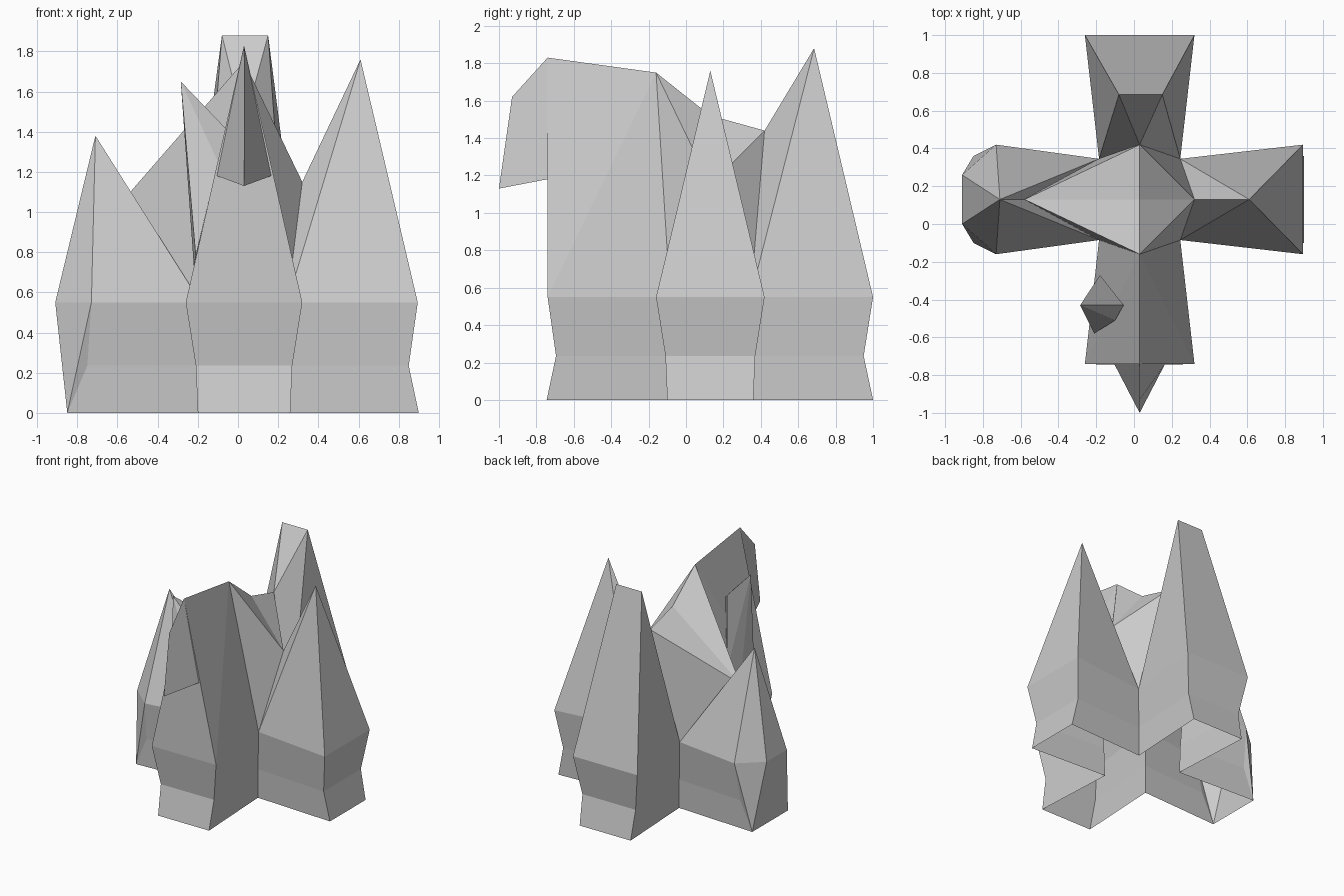
import bpy, bmesh

if "Cube" in bpy.data.objects:
    bpy.data.objects.remove(bpy.data.objects["Cube"])

CX, CY = 0.03, 0.13          # crossing of the four wings


def build(name, faces):
    """Weld a list of coordinate polygons into one flat-shaded object."""
    bm = bmesh.new()
    for f in faces:
        bm.faces.new([bm.verts.new(p) for p in f])
    bmesh.ops.remove_doubles(bm, verts=bm.verts, dist=0.0005)
    bmesh.ops.recalc_face_normals(bm, faces=bm.faces)
    me = bpy.data.meshes.new(name)
    bm.to_mesh(me)
    bm.free()
    ob = bpy.data.objects.new(name, me)
    bpy.context.collection.objects.link(ob)
    return ob


def both(faces, axis):
    """Faces plus their reflection across the crossing (0: x, 1: y)."""
    c = (CX, CY)[axis]
    refl = [[tuple(2 * c - v if i == axis else v for i, v in enumerate(p))
             for p in reversed(f)] for f in faces]
    return faces + refl


def ring(z, half, inner, front, east, back, west):
    """Cross outline: per wing an inner corner, two end corners."""
    x0, x1, y0, y1 = CX - half, CX + half, CY - half, CY + half
    a0, a1, b0, b1 = CX - inner, CX + inner, CY - inner, CY + inner
    pts = [(a0, b0), (x0, front), (x1, front), (a1, b0), (east, y0), (east, y1),
           (a1, b1), (x1, back), (x0, back), (a0, b1), (west, y1), (west, y0)]
    return [(x, y, z) for x, y in pts]


# Walls: pinched waist, flared eaves, open underneath
low = ring(0, .23, .195, -.745, .90, 1.0, -.85)
mid = ring(.235, .24, .20, -.695, .85, .95, -.75)
top = ring(.55, .29, .215, -.74, .895, 1.0, -.73)
walls = []
for a, b in ((low, mid), (mid, top)):
    for i in range(12):
        j = (i + 1) % 12
        if i != 10:
            walls.append([a[i], a[j], b[j], b[i]])
# West end: chamfered turret corners
t0, t1 = (-.91, 0, .55), (-.91, .26, .55)
walls += [[low[11], low[10], t1, t0],
          [low[11], t0, top[11]], [low[11], top[11], mid[11]],
          [low[10], top[10], t1], [low[10], mid[10], top[10]]]
build("walls", walls)

# Ridge points around the crossing
C = (CX, CY, 1.52)
F = (CX, -.16, 1.75)
B = (CX, .42, 1.44)
E = (.32, CY, 1.15)
W = (-.58, CY, 1.05)
SW, SE, NE, NW = top[0], top[3], top[6], top[9]

build("crossing_roof", [[C, F, E], [C, E, B], [C, B, W], [C, W, F],
                        [SW, F, W], [SE, E, F], [NE, B, E], [NW, W, B]])

# Front wing: gable and long ridge
apex = (CX, -.74, 1.83)
build("front_roof", [[top[1], top[2], apex]] + both([[top[2], SE, F], [top[2], F, apex]], 0))

# Beaked hood over the front gable
tip, brow, cheek = (CX, -1.0, 1.13), (CX, -.93, 1.62), (.165, -.74, 1.18)
build("front_hood", both([[cheek, apex, brow, tip],
                          [cheek, tip, (CX, -.74, 1.18)]], 0))

# Back wing: tall wedge with a short flat ridge
r0, r1 = (-.08, .685, 1.88), (.15, .685, 1.88)
build("back_roof", [[top[7], top[8], r0, r1], [r0, r1, B],
                    [top[7], r1, NE], [r1, B, NE],
                    [top[8], NW, r0], [r0, NW, B]])

# East wing spire
P = (.61, CY, 1.76)
build("east_roof", [[top[4], top[5], P]] + both([[top[4], P, SE], [P, E, SE]], 1))

# West turret spire
P = (-.71, CY, 1.38)
build("west_roof", [[t0, t1, P]] + both([[top[11], t0, P], [top[11], P, SW], [P, W, SW]], 1))

# Pointed dormer on the left slope of the front roof
A, R, K = (-.285, -.43, 1.65), (-.055, -.43, 1.41), (-.18, -.27, 1.51)
Q, D = (-.10, -.51, 1.25), (-.21, -.58, .78)
L, G = (-.22, -.38, .73), (-.18, -.27, .90)
build("dormer", [[A, K, R], [A, R, Q], [A, Q, D], [A, D, L],
                 [A, L, G], [A, G, K], [K, G, R]])
